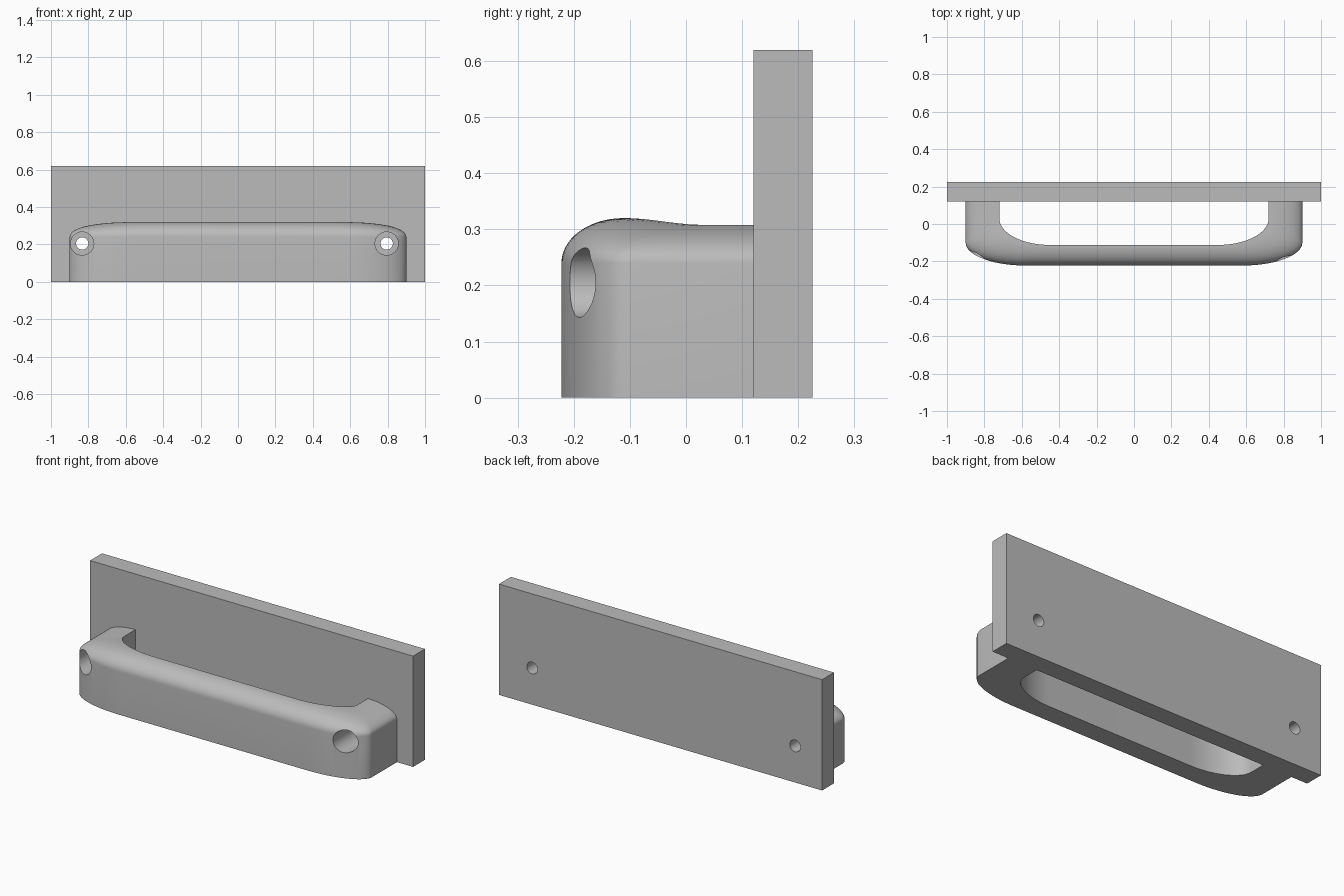
import bpy, bmesh
from math import sin, cos, pi, sqrt

cube = bpy.data.objects.get("Cube")
if cube:
    bpy.data.objects.remove(cube, do_unlink=True)

grey = bpy.data.materials.new("plain grey")
grey.use_nodes = True
grey.diffuse_color = (0.5, 0.5, 0.5, 1)
grey.node_tree.nodes["Principled BSDF"].inputs["Base Color"].default_value = (0.5, 0.5, 0.5, 1)

BACK, MID, FRONT = 0.225, 0.12, -0.222   # depths of plate back, plate face, grip front
HOLES = (-0.833, 0.795)
HOLE_Z = 0.205
ARC, ROUND = 20, 14


def make_object(name, bm):
    bmesh.ops.recalc_face_normals(bm, faces=bm.faces)
    mesh = bpy.data.meshes.new(name)
    bm.to_mesh(mesh)
    bm.free()
    mesh.materials.append(grey)
    obj = bpy.data.objects.new(name, mesh)
    bpy.context.collection.objects.link(obj)
    return obj


def loft(name, rings):
    """Skin closed rings of points and cap both ends."""
    bm = bmesh.new()
    loops = [[bm.verts.new(p) for p in ring] for ring in rings]
    n = len(loops[0])
    for a, b in zip(loops, loops[1:]):
        for i in range(n):
            j = (i + 1) % n
            bm.faces.new((a[i], a[j], b[j], b[i]))
    bm.faces.new(loops[0])
    bm.faces.new(loops[-1])
    return make_object(name, bm)


def half_outline(half_width, corner_x, corner_y, front):
    """Leg end, then an elliptical corner running into the straight front."""
    pts = [(half_width, MID)]
    for i in range(ARC + 1):
        a = pi / 2 * i / ARC
        pts.append((corner_x + (half_width - corner_x) * cos(a),
                    corner_y + (front - corner_y) * sin(a)))
    return pts


def section(outer, inner):
    """Flat-bottomed slice whose outer top edge is rounded."""
    (ox, oy), (ix, iy) = outer, inner
    blend = min(max((iy + 0.11) / 0.14, 0), 1)
    crest = 0.32 - 0.012 * blend * blend * (3 - 2 * blend)
    ring = [(ox, oy, 0)]
    for i in range(ROUND + 1):
        a = pi / 2 * i / ROUND
        s = 1 - cos(a)
        ring.append((ox + (ix - ox) * s, oy + (iy - oy) * s,
                     0.24 + (crest - 0.24) * sin(a)))
    ring.append((ix, iy, 0))
    return ring


# Grip: a bar with two legs, mirrored about the middle
half = [section(o, i) for o, i in zip(half_outline(0.9, 0.58, -0.1, FRONT),
                                      half_outline(0.72, 0.45, 0.03, -0.112))]
mirrored = [[(-x, y, z) for x, y, z in ring] for ring in reversed(half)]
handle = loft("handle", half + mirrored)

# Backing plate
bm = bmesh.new()
bmesh.ops.create_cube(bm, size=1)
for v in bm.verts:
    v.co = (v.co.x * 2, (MID + BACK) / 2 + v.co.y * (BACK - MID), (v.co.z + 0.5) * 0.62)
plate = make_object("back_plate", bm)

# Stepped screw holes through both parts
for x in HOLES:
    steps = ((-0.4, 0.062), (0, 0.062), (0, 0.033), (0.4, 0.033))
    cutter = loft("hole_cutter", [
        [(x + r * cos(2 * pi * k / 40), y, HOLE_Z + r * sin(2 * pi * k / 40)) for k in range(40)]
        for y, r in steps])
    cutter.hide_render = True
    for part in (handle, plate):
        mod = part.modifiers.new("screw_hole", 'BOOLEAN')
        mod.operation, mod.solver, mod.object = 'DIFFERENCE', 'EXACT', cutter
        bpy.context.view_layer.objects.active = part
        bpy.ops.object.modifier_apply(modifier=mod.name)
    bpy.data.objects.remove(cutter, do_unlink=True)

# Smooth rounded areas, keep crisp edges
bpy.ops.object.select_all(action='DESELECT')
for part in (handle, plate):
    part.select_set(True)
bpy.context.view_layer.objects.active = handle
bpy.ops.object.shade_smooth_by_angle(angle=pi / 6)
